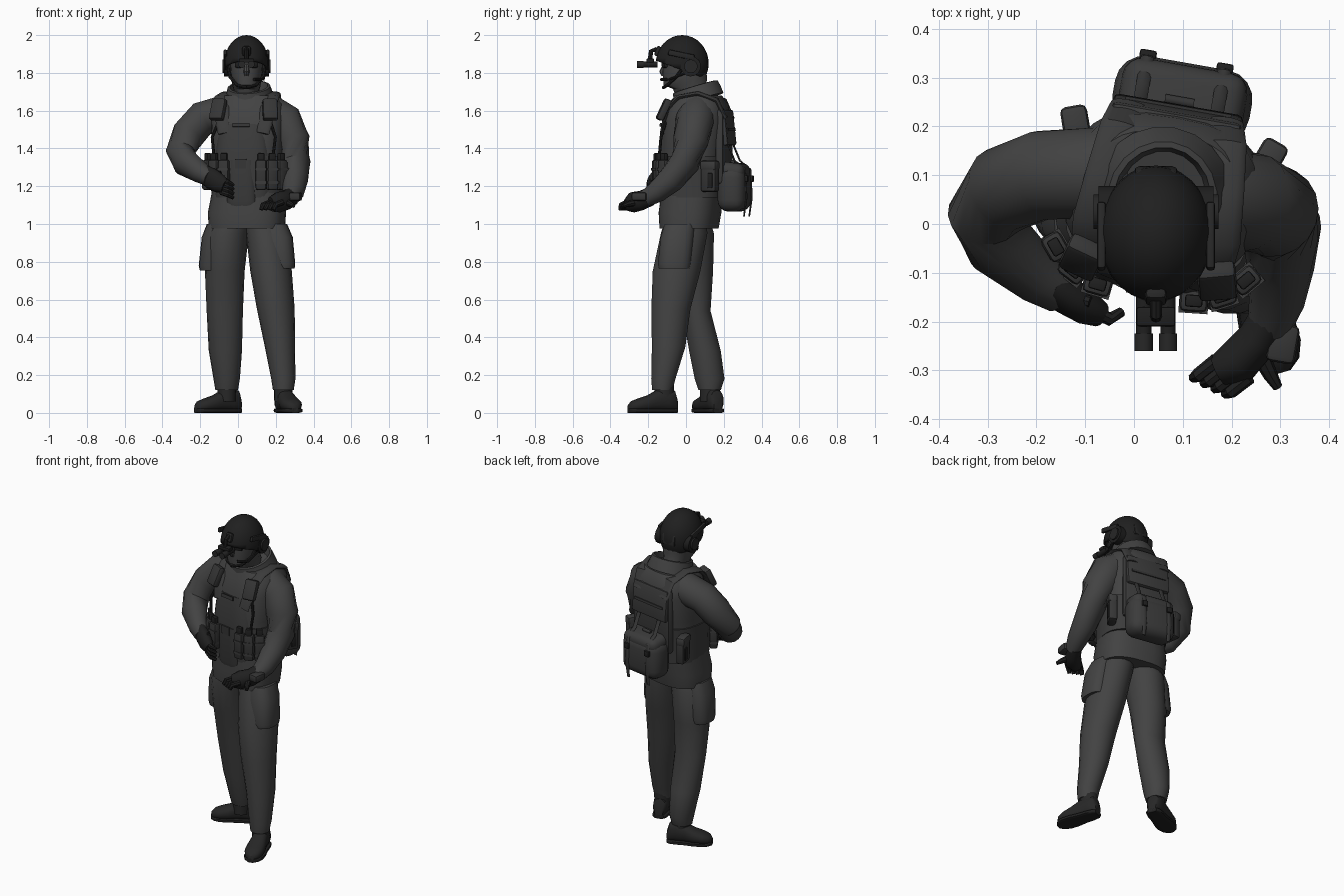
import bpy, bmesh
from math import cos, sin, pi, radians, copysign
from mathutils import Vector, Matrix

if "Cube" in bpy.data.objects:
    bpy.data.objects.remove(bpy.data.objects["Cube"])


def material(name, value):
    m = bpy.data.materials.new(name)
    m.use_nodes = True
    colour = (value, value, value, 1)
    m.diffuse_color = colour
    m.node_tree.nodes["Principled BSDF"].inputs["Base Color"].default_value = colour
    return m


CLOTH = material("charcoal cloth", 0.055)
VEST = material("dark grey webbing", 0.044)
POUCH = material("deep grey pouch", 0.036)
BLACK = material("soft black", 0.014)
LEATHER = material("black leather", 0.02)
SKIN = material("grey face mask", 0.06)

X, Y, Z = Vector((1, 0, 0)), Vector((0, 1, 0)), Vector((0, 0, 1))
WORLD = Matrix()
# The upper body is turned a little to its right
TORSO = Matrix.Translation((0.055, 0.035, 0)) @ Matrix.Rotation(radians(-10), 4, "Z")
HEAD = Matrix.Translation((0.045, -0.02, 0))
made = []


def finish(name, bm, mat, frame):
    bmesh.ops.recalc_face_normals(bm, faces=bm.faces[:])
    mesh = bpy.data.meshes.new(name)
    bm.to_mesh(mesh)
    bm.free()
    mesh.materials.append(mat)
    ob = bpy.data.objects.new(name, mesh)
    bpy.context.collection.objects.link(ob)
    ob.matrix_world = frame
    made.append(ob)
    return ob


def loft(name, rings, mat, frame=WORLD, n=18, power=1.0):
    """Skin closed rings, each a centre with two half-axes."""
    bm = bmesh.new()
    loops = []
    for c, a, b in rings:
        loop = []
        for i in range(n):
            u, v = cos(2 * pi * i / n), sin(2 * pi * i / n)
            u, v = (copysign(abs(k) ** power, k) for k in (u, v))
            loop.append(bm.verts.new(c + a * u + b * v))
        loops.append(loop)
    for low, high in zip(loops, loops[1:]):
        for i in range(n):
            j = (i + 1) % n
            bm.faces.new((low[i], low[j], high[j], high[i]))
    bm.faces.new(loops[0])
    bm.faces.new(loops[-1])
    return finish(name, bm, mat, frame)


def stack(name, rows, mat, frame=WORLD, rise=0.0, **kw):
    """Level rings: x, y, z, half-width, half-depth; rise lifts the back edge."""
    rings = [(Vector(r[:3]), X * r[3], (Y + Z * rise) * r[4]) for r in rows]
    return loft(name, rings, mat, frame, **kw)


def limb(name, pts, mat, frame=WORLD, ref=Z, flat=1.0, n=14):
    """Rings square to a path of x, y, z, radius."""
    p = [Vector(q[:3]) for q in pts]
    rings = []
    for i, q in enumerate(pts):
        t = (p[min(i + 1, len(p) - 1)] - p[max(i - 1, 0)]).normalized()
        a = (ref - t * ref.dot(t)).normalized()
        rings.append((p[i], a * q[3], t.cross(a) * q[3] * flat))
    return loft(name, rings, mat, frame, n)


def box(name, loc, size, mat, frame=WORLD, tilt=0, yaw=0, roll=0, bevel=0.012, steps=2):
    bm = bmesh.new()
    bmesh.ops.create_cube(bm, size=1)
    bmesh.ops.scale(bm, vec=size, verts=bm.verts[:])
    if bevel:
        bmesh.ops.bevel(bm, geom=bm.edges[:], offset=min(bevel, min(size) * 0.45),
                        segments=steps, affect="EDGES", profile=0.5)
    turn = Matrix.Rotation(radians(yaw), 4, "Z") @ Matrix.Rotation(radians(roll), 4, "Y")
    turn = turn @ Matrix.Rotation(radians(tilt), 4, "X")
    return finish(name, bm, mat, frame @ Matrix.Translation(loc) @ turn)


def cylinder(name, start, end, r, mat, frame=WORLD):
    return limb(name, [(*start, r), (*end, r)], mat, frame)


# Trousers, with cargo pockets that swell out of the thighs
stack("left_trouser", [(.24, -.125, .12, .055, .055), (.24, -.12, .18, .064, .065),
      (.222, -.092, .35, .08, .09), (.2, -.08, .55, .1, .105), (.175, -.05, .75, .11, .128),
      (.148, -.01, .95, .106, .125), (.13, 0, 1.03, .1, .11)], CLOTH)
stack("right_trouser", [(-.06, .125, .12, .06, .06), (-.06, .125, .18, .07, .08),
      (-.067, .1, .33, .088, .085), (-.07, .055, .54, .096, .076), (-.07, .04, .75, .105, .105),
      (-.055, .02, .95, .113, .13), (-.02, .015, 1.03, .1, .11)], CLOTH)
stack("left_cargo_pocket", [(.225, -.06, .765, .075, .085), (.223, -.06, .79, .08, .09),
      (.205, -.045, .93, .085, .09), (.18, -.03, 1, .08, .085)], CLOTH, power=.75)
stack("right_cargo_pocket", [(-.13, .04, .755, .072, .075), (-.128, .04, .78, .08, .08),
      (-.112, .03, .93, .08, .09), (-.09, .025, 1, .075, .085)], CLOTH, power=.75)

# Boots: rings along the foot, then the ankle shaft
STATIONS = [(0, .025, .07), (.05, .038, .11), (.2, .045, .13), (.4, .046, .115),
            (.6, .054, .085), (.8, .054, .068), (.93, .04, .055), (1, .016, .035)]
for side, heel, toe, ankle in (("left", (.225, -.05), (.302, -.305), (.24, -.115)),
                               ("right", (.01, .17), (-.225, .06), (-.06, .125))):
    heel, toe = Vector((*heel, 0)), Vector((*toe, 0))
    across = (toe - heel).normalized().cross(Z)
    loft(side + "_boot", [(heel.lerp(toe, t) + Z * (h / 2 + .008), across * w, Z * h / 2)
                          for t, w, h in STATIONS], LEATHER, power=.85)
    loft(side + "_sole", [(heel.lerp(toe, t) + Z * .0125, across * (w + .004), Z * .0125)
                          for t, w, h in STATIONS], BLACK, power=.5)
    stack(side + "_boot_shaft", [(*ankle, .06, .048, .053), (*ankle, .17, .05, .052)], LEATHER)

# Jacket, sloping collar and sleeves
stack("jacket", [(-.005, -.02, .975, .2, .15), (-.005, -.015, 1.06, .205, .16),
      (0, 0, 1.2, .185, .155), (0, .01, 1.4, .19, .167), (0, .025, 1.55, .2, .17),
      (0, .035, 1.63, .188, .15), (0, .03, 1.68, .148, .122)], CLOTH, TORSO, n=28, power=.75)
stack("collar", [(0, .03, 1.655, .14, .135), (0, .025, 1.69, .124, .127),
      (0, .015, 1.725, .113, .12), (0, .015, 1.728, .1, .108), (0, .015, 1.68, .09, .1)],
      CLOTH, TORSO, rise=.3, n=20)
limb("right_sleeve", [(-.06, .105, 1.59, .095), (-.19, .1, 1.557, .092), (-.262, .072, 1.475, .09),
     (-.305, .02, 1.385, .077), (-.275, -.04, 1.322, .073), (-.195, -.11, 1.27, .056),
     (-.15, -.14, 1.245, .045)], CLOTH, n=18)
limb("left_sleeve", [(.16, .06, 1.595, .095), (.24, .045, 1.545, .102), (.287, .025, 1.44, .095),
     (.304, -.005, 1.325, .08), (.3, -.08, 1.235, .071), (.293, -.155, 1.17, .058),
     (.278, -.21, 1.135, .045)], CLOTH, n=18)

# Gloves: cuff and palm, fingers in a loop, thumb
limb("right_glove", [(-.18, -.12, 1.265, .05), (-.14, -.145, 1.24, .057),
     (-.1, -.17, 1.215, .052), (-.07, -.185, 1.2, .038)], BLACK, flat=.7)
limb("left_glove", [(.28, -.19, 1.145, .05), (.255, -.235, 1.125, .052),
     (.215, -.28, 1.115, .055), (.175, -.3, 1.105, .04)], BLACK, flat=.85)
for i in range(4):
    d = i * .022
    limb(f"right_finger_{i}", [(-.09, -.175, 1.235 - d, .015), (-.05, -.195, 1.22 - d, .014),
         (-.025, -.18, 1.205 - d, .01)], BLACK, n=8)
    limb(f"left_finger_{i}", [(.17 + d, -.28 - d / 2, 1.115, .016),
         (.132 + d, -.31 - d / 2, 1.1, .015), (.122 + d, -.315 - d / 2, 1.075, .011)], BLACK, n=8)
limb("right_thumb", [(-.13, -.15, 1.26, .016), (-.09, -.16, 1.27, .012)], BLACK, n=8)
limb("left_thumb", [(.255, -.26, 1.115, .02), (.28, -.31, 1.105, .015),
     (.295, -.335, 1.095, .01)], BLACK, n=8)
box("wrist_unit", (.305, -.245, 1.145), (.06, .08, .045), POUCH, yaw=-10)

# Plate carrier
stack("waist_band", [(0, .005, 1.14, .193, .163), (0, .005, 1.25, .194, .166),
      (0, .01, 1.36, .196, .172)], VEST, TORSO, n=28, power=.75)
stack("front_plate", [(-.01, -.085, 1.14, .15, .08), (-.01, -.085, 1.3, .155, .09),
      (-.01, -.075, 1.45, .14, .092), (-.01, -.07, 1.53, .125, .08)], VEST, TORSO,
      n=24, power=.7)
stack("front_flap", [(-.01, -.12, 1.08, .07, .045), (-.01, -.125, 1.12, .085, .052),
      (-.01, -.125, 1.34, .07, .056)], VEST, TORSO, power=.6)
box("back_plate", (0, .168, 1.41), (.29, .05, .4), VEST, TORSO, bevel=.03)
box("back_panel", (0, .19, 1.51), (.27, .03, .19), VEST, TORSO, tilt=6)
box("chest_label", (-.01, -.167, 1.525), (.09, .008, .02), POUCH, TORSO, tilt=-10, bevel=0)
box("flap_label", (-.01, -.181, 1.32), (.06, .008, .05), POUCH, TORSO, bevel=0)
for z in (1.44, 1.5):
    box("panel_webbing", (0, .208, z), (.22, .008, .015), POUCH, TORSO, tilt=6, bevel=0)

for s, side in ((1, "left"), (-1, "right")):
    # Shoulder straps with their pads
    limb(side + "_shoulder_strap", [(s * .1, -.145, 1.48, .038), (s * .125, -.115, 1.61, .042),
         (s * .13, -.05, 1.672, .044), (s * .12, .05, 1.69, .044),
         (s * .11, .15, 1.655, .042), (s * .1, .195, 1.56, .038)], VEST, TORSO, ref=X, flat=.3)
    box(side + "_shoulder_pouch", (s * .14, -.13, 1.605), (.08, .04, .12), POUCH, TORSO,
        tilt=-25, yaw=s * 15)
    limb(side + "_chest_cable", [(s * .14, -.12, 1.54, .008), (s * .17, -.14, 1.46, .008),
         (s * .16, -.15, 1.37, .008)], BLACK, TORSO, ref=X, n=8)
    # Magazine pouches round the front
    for i, (u, v, yaw) in enumerate(((.1, -.178, 6), (.155, -.158, 28), (.198, -.118, 50))):
        box(f"{side}_pouch_{i}", (s * u, v, 1.26), (.058, .045, .16), POUCH, TORSO, yaw=s * yaw)
        box(f"{side}_magazine_{i}", (s * u, v, 1.345), (.036, .025, .06), BLACK, TORSO,
            yaw=s * yaw, bevel=.005)
        for z in (1.22, 1.29):
            box(f"{side}_pouch_band_{i}", (s * u, v, z), (.06, .051, .014), VEST, TORSO,
                yaw=s * yaw, bevel=0)
    # Hip gear behind the arms
    box(side + "_hip_pouch", (s * .195, .128, 1.25), (.05, .09, .16), POUCH, TORSO, yaw=s * -20)
    box(side + "_hip_flap", (s * .198, .128, 1.31), (.055, .095, .05), VEST, TORSO, yaw=s * -20)
    box(side + "_hip_buckle", (s * .223, .133, 1.23), (.012, .03, .08), BLACK, TORSO,
        yaw=s * -20)
    # Pack straps
    limb(side + "_pack_strap", [(s * .08, .205, 1.42, .014), (s * .08, .24, 1.335, .014),
         (s * .08, .296, 1.29, .014), (s * .08, .304, 1.14, .014),
         (s * .08, .29, 1.04, .012)], POUCH, TORSO, ref=X, flat=.35, n=8)
    box(side + "_pack_buckle", (s * .08, .303, 1.24), (.035, .02, .035), BLACK, TORSO, bevel=.005)

# Back pack: soft rounded bag under a lid
box("pack", (.005, .225, 1.185), (.285, .15, .24), VEST, TORSO, bevel=.06, steps=4)
box("pack_lid", (.005, .225, 1.28), (.26, .14, .09), VEST, TORSO, tilt=-8, bevel=.04, steps=4)
cylinder("pack_handle", (-.03, .22, 1.33), (.03, .22, 1.33), .01, POUCH, TORSO)

# Head, mask and eyewear
stack("neck_and_face", [(0, .05, 1.66, .065, .08), (0, .045, 1.715, .07, .095),
      (0, .015, 1.735, .075, .115), (0, .015, 1.78, .083, .118), (0, .01, 1.83, .087, .113),
      (0, 0, 1.89, .09, .1)], SKIN, HEAD, power=.9)
limb("nose", [(0, -.09, 1.85, .01), (0, -.106, 1.805, .016), (0, -.1, 1.785, .01)],
     SKIN, HEAD, ref=X, n=8)
for s, side in ((1, "left"), (-1, "right")):
    box(side + "_lens", (s * .034, -.09, 1.845), (.055, .03, .038), BLACK, HEAD, yaw=s * 18)

# Helmet: ellipsoid trimmed on a sloping brim
bm = bmesh.new()
bmesh.ops.create_uvsphere(bm, u_segments=28, v_segments=16, radius=1)
bmesh.ops.scale(bm, vec=(.117, .14, .15), verts=bm.verts[:])
bmesh.ops.bisect_plane(bm, geom=bm.verts[:] + bm.edges[:] + bm.faces[:],
                       plane_co=(0, -.14, .015), plane_no=(0, .36, 1), clear_inner=True)
helmet = finish("helmet", bm, BLACK, HEAD @ Matrix.Translation((0, 0, 1.85)))
rim = helmet.modifiers.new("shell", "SOLIDIFY")
rim.thickness = .012
box("helmet_shroud", (0, -.13, 1.915), (.045, .025, .055), LEATHER, HEAD, tilt=-20)
box("helmet_rear_pack", (0, .122, 1.86), (.09, .025, .07), LEATHER, HEAD, tilt=10)
for s, side in ((1, "left"), (-1, "right")):
    box(side + "_rail", (s * .112, -.005, 1.895), (.018, .14, .03), LEATHER, HEAD, tilt=-12,
        bevel=.006)
    cylinder(side + "_ear_cup", (s * .08, .045, 1.835), (s * .118, .045, 1.835), .054, BLACK, HEAD)
    cylinder(side + "_ear_cap", (s * .116, .045, 1.835), (s * .128, .045, 1.835), .036,
             LEATHER, HEAD)
    limb(side + "_chin_strap", [(s * .1, .02, 1.85, .009), (s * .088, -.03, 1.78, .009),
         (s * .05, -.08, 1.735, .009), (0, -.1, 1.722, .009)], BLACK, HEAD, n=8)
    # Night-vision tubes
    cylinder(side + "_optic_tube", (s * .025, -.235, 1.845), (s * .025, -.13, 1.845), .016,
             BLACK, HEAD)
    cylinder(side + "_optic_bell", (s * .025, -.24, 1.845), (s * .025, -.205, 1.845), .019,
             LEATHER, HEAD)
box("optic_bridge", (0, -.17, 1.865), (.08, .04, .022), BLACK, HEAD, bevel=.005)
limb("optic_arm", [(0, -.135, 1.925, .012), (0, -.165, 1.915, .012), (0, -.172, 1.86, .012)],
     BLACK, HEAD, ref=X, n=8)
limb("microphone", [(.1, .02, 1.8, .006), (.09, -.07, 1.765, .006), (.04, -.11, 1.765, .009)],
     BLACK, HEAD, n=8)

# Smooth shading with crisp edges
bpy.ops.object.select_all(action="DESELECT")
for ob in made:
    ob.select_set(True)
bpy.context.view_layer.objects.active = made[0]
bpy.ops.object.shade_smooth_by_angle(angle=radians(40))
